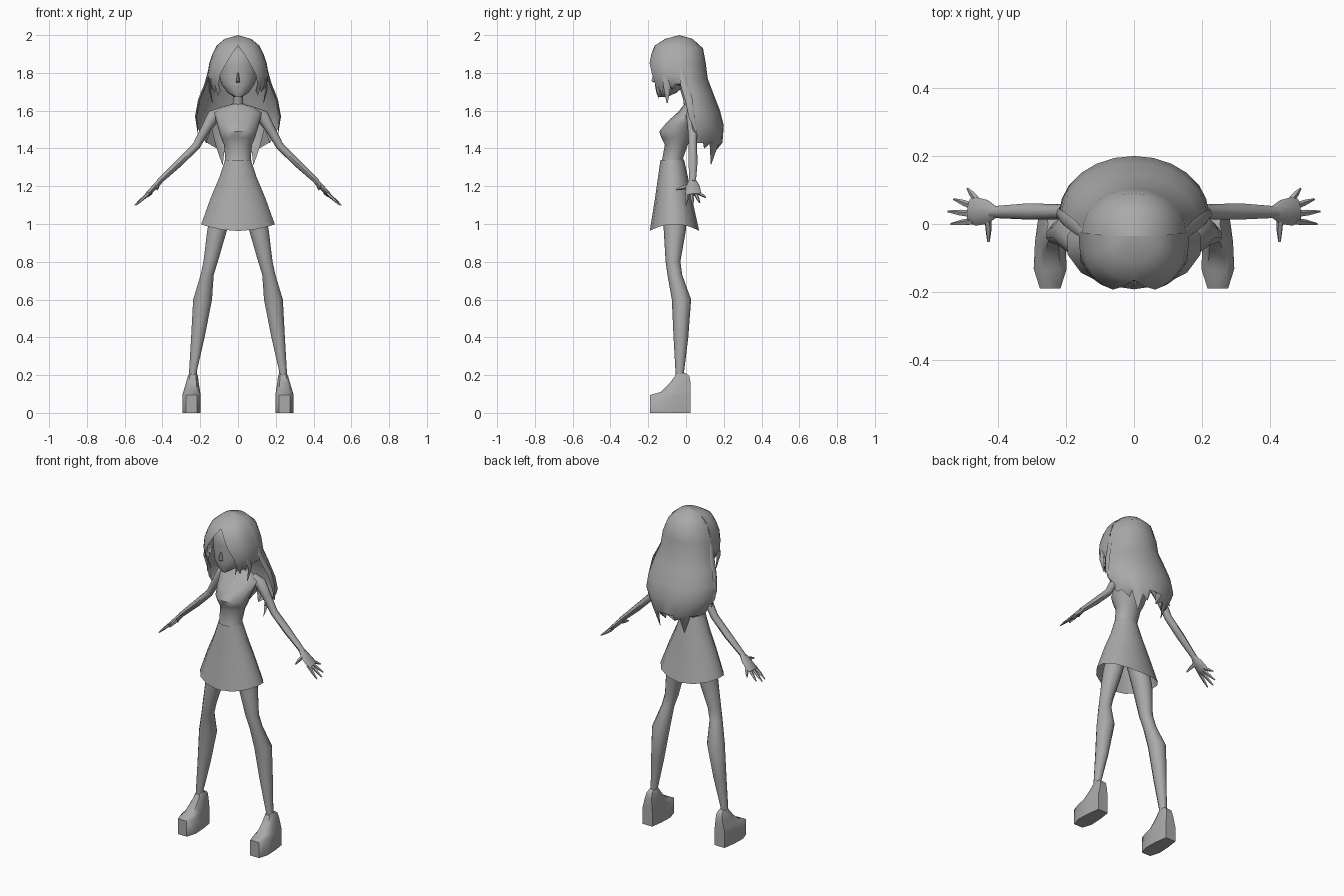
import bpy, bmesh, math
from mathutils import Vector

if "Cube" in bpy.data.objects:
    bpy.data.objects.remove(bpy.data.objects["Cube"])

grey = bpy.data.materials.new("plain grey")
grey.use_nodes = True
grey.diffuse_color = (0.4, 0.4, 0.4, 1)
grey.node_tree.nodes["Principled BSDF"].inputs["Base Color"].default_value = (0.4, 0.4, 0.4, 1)


def build(name, rows, closed=True, caps=(True, True), mirror=False, sharp=50):
    """Skin rows of points into a tube or an open sheet."""
    bm = bmesh.new()
    grid = [[bm.verts.new(p) for p in row] for row in rows]
    n = len(grid[0])
    for a, b in zip(grid, grid[1:]):
        for i in range(n if closed else n - 1):
            j = (i + 1) % n
            bm.faces.new((a[i], a[j], b[j], b[i]))
    if closed:
        for row, wanted in ((grid[0], caps[0]), (grid[-1], caps[1])):
            if wanted:
                bm.faces.new(row)
    bmesh.ops.remove_doubles(bm, verts=bm.verts, dist=0.0005)
    bmesh.ops.recalc_face_normals(bm, faces=bm.faces)
    mesh = bpy.data.meshes.new(name)
    bm.to_mesh(mesh)
    bm.free()
    mesh.materials.append(grey)
    obj = bpy.data.objects.new(name, mesh)
    bpy.context.collection.objects.link(obj)
    if mirror:
        obj.modifiers.new("Mirror", 'MIRROR')
    bpy.ops.object.select_all(action='DESELECT')
    obj.select_set(True)
    bpy.context.view_layer.objects.active = obj
    bpy.ops.object.shade_smooth_by_angle(angle=math.radians(sharp))
    return obj


def ring(z, x0, x1, y0, y1, n=12, dip=0.0):
    """Level ellipse between the given limits; dip lowers its front and back."""
    out = []
    for i in range(n):
        t = math.tau * i / n
        out.append(((x0 + x1) / 2 + (x1 - x0) / 2 * math.sin(t),
                    (y0 + y1) / 2 - (y1 - y0) / 2 * math.cos(t),
                    z - dip * math.cos(t) ** 2))
    return out


def limb(name, path, n=8):
    """Tube along points of (x, y, z, width, thickness)."""
    pts = [Vector(p[:3]) for p in path]
    rows = []
    for i, p in enumerate(path):
        d = (pts[min(i + 1, len(pts) - 1)] - pts[max(i - 1, 0)]).normalized()
        out = d.cross(Vector((0, 1, 0))).normalized()
        side = out.cross(d)
        rows.append([pts[i] + side * p[3] * math.cos(math.tau * k / n)
                     + out * p[4] * math.sin(math.tau * k / n) for k in range(n)])
    return build(name, rows, mirror=True)


# Torso, neck and head: z, half width, front, back
torso = [(1.25, .085, -.14, .0), (1.35, .068, -.125, -.015), (1.42, .074, -.112, .01),
         (1.455, .09, -.13, .03), (1.49, .1, -.142, .045), (1.54, .115, -.1, .06),
         (1.59, .125, -.045, .06), (1.62, .085, -.02, .055), (1.635, .03, -.01, .05)]
build("torso", [ring(z, -w, w, a, b) for z, w, a, b in torso])
neck = [(1.62, .03, -.01, .05), (1.66, .026, -.015, .04), (1.74, .03, -.04, .03)]
build("neck", [ring(z, -w, w, a, b, 8) for z, w, a, b in neck])
head = [(1.672, .02, -.148, -.1), (1.695, .055, -.157, -.05), (1.74, .088, -.165, .0),
        (1.78, .1, -.163, .03), (1.84, .108, -.168, .06), (1.9, .1, -.162, .06),
        (1.945, .06, -.12, .03)]
build("head", [ring(z, -w, w, a, b, 16) for z, w, a, b in head])
build("nose", [ring(1.75, -.012, .012, -.172, -.15, 6), ring(1.758, -.01, .01, -.184, -.15, 6),
               ring(1.8, -.005, .005, -.169, -.15, 6)])

# Open flared skirt with a hem that dips at front and back
skirt = [(1.34, .07, -.135, -.01, 0), (1.25, .1, -.148, .01, 0),
         (1.14, .148, -.165, .033, .01), (1.0, .2, -.192, .07, .037)]
build("skirt", [ring(z, -w, w, a, b, 14, dip) for z, w, a, b, dip in skirt], caps=(False, False))

# Legs: z, inner x, outer x, front, back
leg = [(1.12, .01, .13, -.125, .0), (.97, .055, .165, -.118, .0), (.8, .105, .185, -.108, -.03),
       (.73, .127, .2, -.098, -.02), (.6, .135, .24, -.075, .027), (.4, .175, .25, -.066, .012),
       (.22, .217, .26, -.056, -.01), (.17, .217, .26, -.056, -.01)]
build("leg", [ring(z, a, b, c, d, 10) for z, a, b, c, d in leg], mirror=True)


# Chunky shoes with a flat sole and a sloping instep
def shoe_row(z, x0, x1, toe, heel):
    mid, w = (x0 + x1) / 2, (x1 - x0) / 2
    outline = [(-.62, 0), (.62, 0), (1, .27), (.92, .65), (.7, 1), (-.7, 1), (-.92, .65), (-1, .27)]
    return [(mid + w * u, toe + (heel - toe) * v, z) for u, v in outline]


build("shoe", [shoe_row(0, .198, .295, -.19, .025), shoe_row(.095, .198, .295, -.19, .025),
               shoe_row(.11, .2, .29, -.135, .025), shoe_row(.16, .208, .275, -.085, .024),
               shoe_row(.195, .212, .265, -.058, .018), shoe_row(.21, .218, .258, -.05, .0)],
      mirror=True, sharp=55)

# Arms, palms, fingers and thumbs
limb("arm", [(.08, .03, 1.59, .035, .03), (.13, .033, 1.57, .032, .036), (.17, .035, 1.505, .026, .026),
             (.22, .036, 1.415, .022, .021), (.31, .037, 1.325, .024, .02), (.42, .035, 1.222, .017, .014)])
limb("palm", [(.405, .035, 1.235, .016, .013), (.43, .035, 1.207, .035, .015),
              (.465, .037, 1.172, .042, .013), (.485, .04, 1.155, .034, .009)])
tips = [(.538, .0, 1.1), (.547, .037, 1.1), (.53, .073, 1.112), (.49, .105, 1.14)]
for k, tip in enumerate(tips):
    base = Vector((.472 - .004 * k, .008 + .02 * k, 1.165))
    mid = base.lerp(Vector(tip), .55)
    limb("finger", [(*base, .011, .01), (*mid, .009, .008), (*tip, .003, .003)], 5)
limb("thumb", [(.43, .018, 1.205, .014, .011), (.428, -.02, 1.192, .011, .009),
               (.428, -.052, 1.182, .004, .004)], 5)

# Back hair: z, half width, side edge y, back y; the last row splits into points
back = [(2.0, .0, -.035, -.035), (1.98, .07, -.035, .035), (1.93, .12, -.03, .09),
        (1.85, .152, -.025, .105), (1.77, .16, -.015, .115), (1.69, .19, .0, .145),
        (1.6, .216, .015, .18), (1.52, .22, .03, .2), (1.43, .17, .055, .193)]
angles = [math.radians(-90 + 15 * i) for i in range(13)]
rows = [[(w * math.sin(t), yf + (yb - yf) * math.cos(t), z) for t in angles] for z, w, yf, yb in back]
points = []
for i, t in enumerate(angles):
    notch = i % 2 == 0
    z = 1.3 + .003 * abs(abs(math.degrees(t)) - 42) + (.07 if notch else 0)
    w = .14 if notch else .115
    points.append((w * math.sin(t), .075 + (.1 if notch else .08) * math.cos(t), z))
build("back_hair", rows + [points], closed=False, sharp=60)

# Parted front hair framing the face: z, half width, side y, front y, half opening
fringe = [(2.0, .0, -.035, -.035, 0), (1.98, .07, -.035, -.11, 0), (1.945, .112, -.03, -.165, 0),
          (1.9, .135, -.028, -.187, .032), (1.85, .152, -.025, -.203, .062),
          (1.79, .162, -.018, -.203, .095), (1.74, .155, -.014, -.193, .102)]
steps = 9


def front_point(row, f):
    z, w, ys, yf, gap = row
    start = math.asin(gap / w) if w else 0
    t = start + (math.pi / 2 - start) * f
    return [w * math.sin(t), ys + (yf - ys) * max(math.cos(t), 0) ** .65, z]


rows = [[front_point(r, i / (steps - 1)) for i in range(steps)] for r in fringe]
ends = []
for i in range(steps):
    f = i / (steps - 1)
    p = front_point((0, .14, -.014, -.165, .08), f)
    p[2] = 1.665 + .06 * f + (.035 if i % 2 else 0)
    ends.append(p)
build("front_hair", rows + [ends], closed=False, mirror=True, sharp=60)

# Slim loose locks over the shoulders
limb("side_lock", [(.15, -.03, 1.83, .012, .004), (.172, -.01, 1.74, .02, .007),
                   (.205, .015, 1.66, .02, .007), (.222, .03, 1.57, .016, .006),
                   (.212, .055, 1.48, .002, .002)], 6)
limb("cheek_lock", [(.14, -.11, 1.8, .02, .006), (.152, -.1, 1.72, .018, .007),
                    (.135, -.1, 1.64, .003, .002)], 6)
